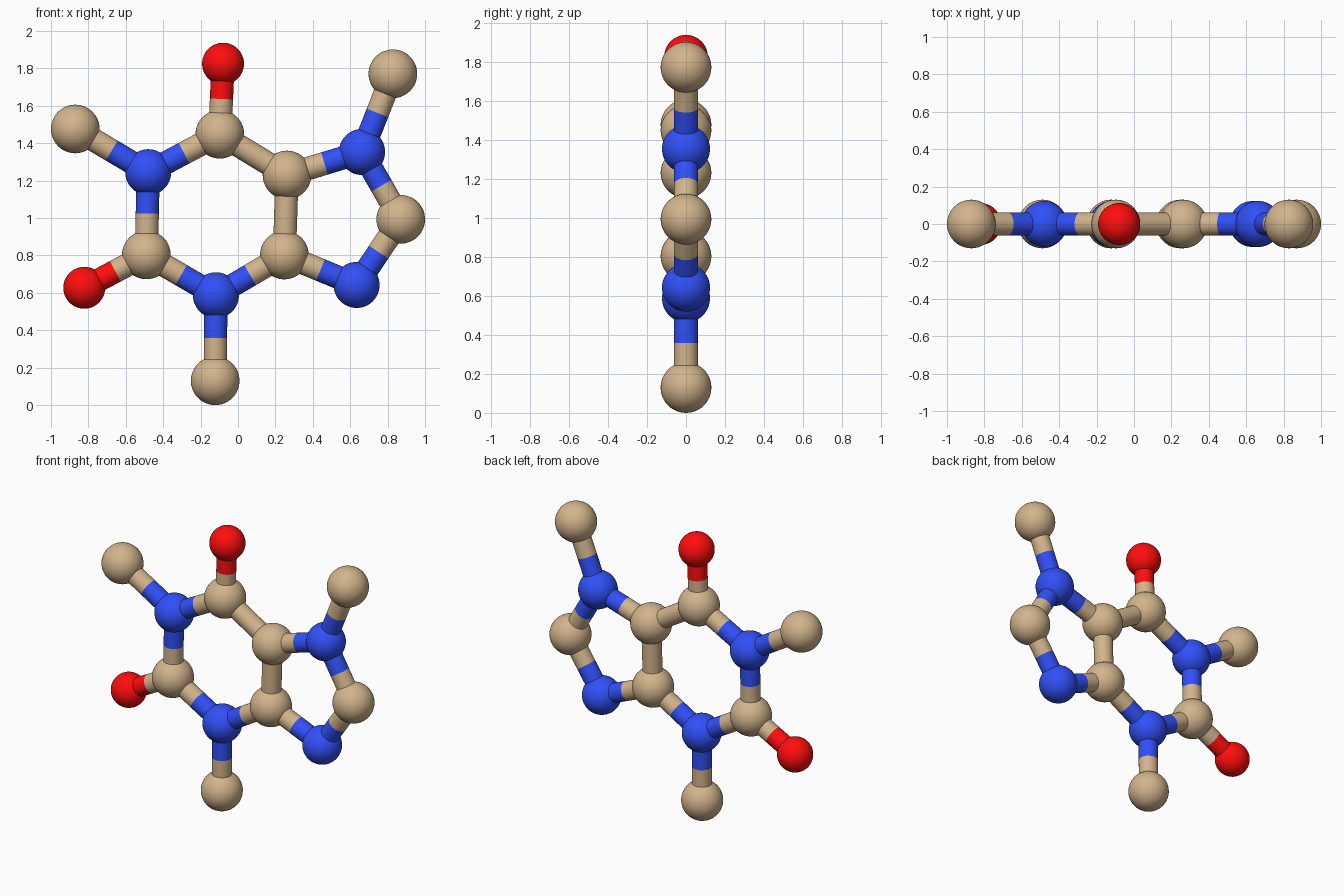
import bpy
from mathutils import Vector

if "Cube" in bpy.data.objects:
    bpy.data.objects.remove(bpy.data.objects["Cube"])

def material(name, rgb):
    m = bpy.data.materials.new(name)
    m.diffuse_color = (*rgb, 1)
    m.use_nodes = True
    m.node_tree.nodes["Principled BSDF"].inputs["Base Color"].default_value = m.diffuse_color
    return m

# Element: material, ball radius
KINDS = {
    "carbon": (material("tan", (0.645, 0.456, 0.262)), 0.13),
    "nitrogen": (material("blue", (0.03, 0.08, 0.94)), 0.123),
    "oxygen": (material("red", (1.0, 0.004, 0.004)), 0.112),
}
BOND_RADIUS = 0.062

# Atom: element, x, z (flat molecule in the y = 0 plane)
ATOMS = {
    "ring_n1": ("nitrogen", -0.48, 1.245),
    "ring_c2": ("carbon", -0.49, 0.803),
    "ring_n3": ("nitrogen", -0.118, 0.587),
    "ring_c4": ("carbon", 0.248, 0.802),
    "ring_c5": ("carbon", 0.262, 1.23),
    "ring_c6": ("carbon", -0.097, 1.448),
    "ring_n7": ("nitrogen", 0.663, 1.353),
    "ring_c8": ("carbon", 0.87, 0.993),
    "ring_n9": ("nitrogen", 0.634, 0.642),
    "side_o2": ("oxygen", -0.822, 0.627),
    "top_o6": ("oxygen", -0.08, 1.825),
    "left_methyl": ("carbon", -0.87, 1.476),
    "bottom_methyl": ("carbon", -0.122, 0.13),
    "right_methyl": ("carbon", 0.828, 1.771),
}

BONDS = [
    ("ring_n1", "ring_c2"), ("ring_c2", "ring_n3"), ("ring_n3", "ring_c4"),
    ("ring_c4", "ring_c5"), ("ring_c5", "ring_c6"), ("ring_c6", "ring_n1"),
    ("ring_c5", "ring_n7"), ("ring_n7", "ring_c8"), ("ring_c8", "ring_n9"),
    ("ring_n9", "ring_c4"), ("ring_c2", "side_o2"), ("ring_c6", "top_o6"),
    ("ring_n1", "left_methyl"), ("ring_n3", "bottom_methyl"),
    ("ring_n7", "right_methyl"),
]

def finish(name, mat):
    ob = bpy.context.object
    ob.name = name
    ob.data.materials.append(mat)
    bpy.ops.object.shade_smooth_by_angle()

def position(atom):
    return Vector((ATOMS[atom][1], 0, ATOMS[atom][2]))

# Balls
for name, (kind, x, z) in ATOMS.items():
    mat, radius = KINDS[kind]
    bpy.ops.mesh.primitive_uv_sphere_add(segments=48, ring_count=24,
                                         radius=radius, location=(x, 0, z))
    finish(name + "_atom", mat)

# Sticks: each half takes the colour of its own atom
for pair in BONDS:
    for start, end in (pair, pair[::-1]):
        a = position(start)
        half = (position(end) - a) / 2
        bpy.ops.mesh.primitive_cylinder_add(
            vertices=32, radius=BOND_RADIUS, depth=half.length, end_fill_type='NOTHING',
            location=a + half / 2,
            rotation=half.to_track_quat('Z', 'Y').to_euler())
        finish(f"bond_{start}_to_{end}", KINDS[ATOMS[start][0]][0])
